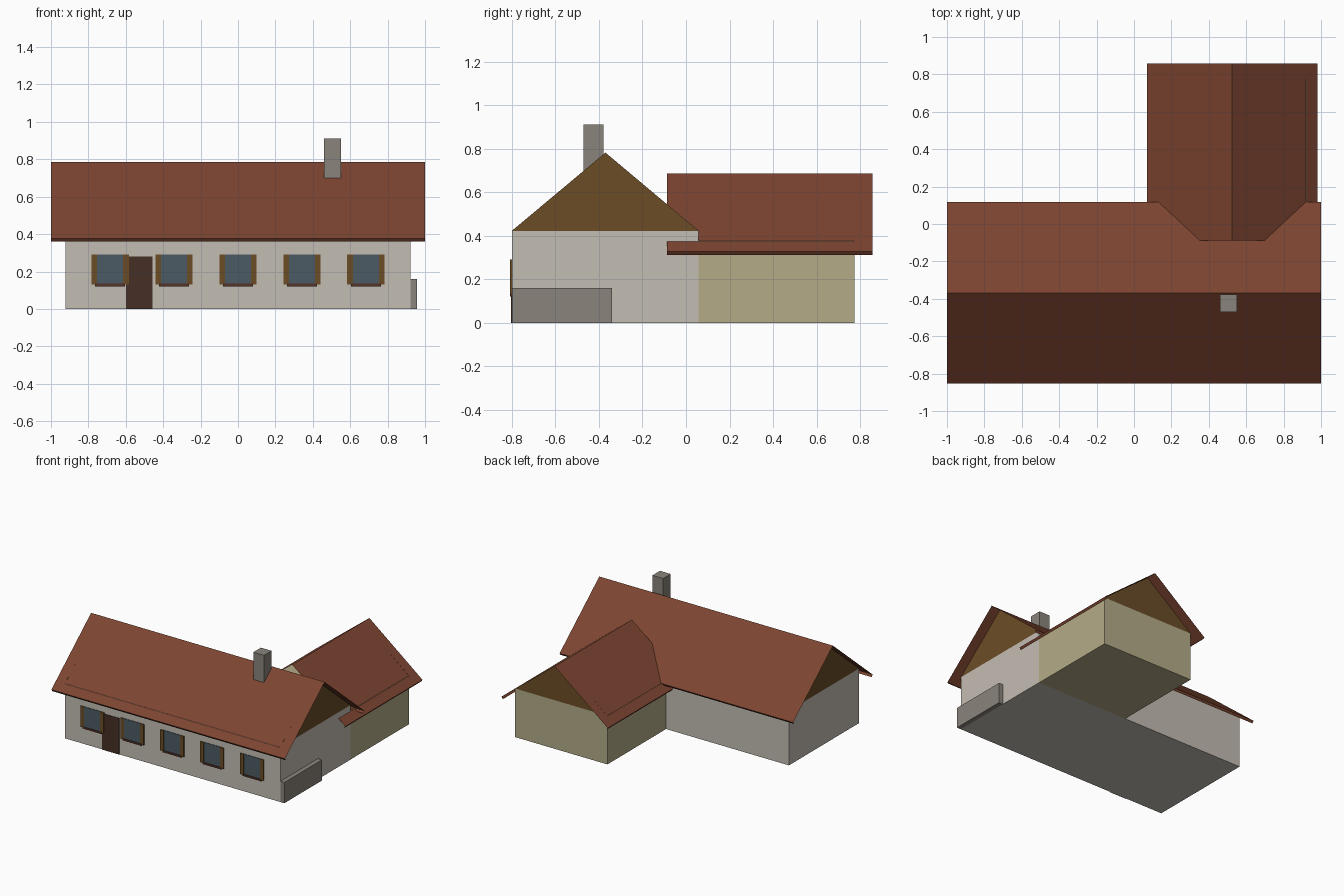
import bpy

if "Cube" in bpy.data.objects:
    bpy.data.objects.remove(bpy.data.objects["Cube"])

def mat(name, r, g, b):
    m = bpy.data.materials.new(name)
    m.diffuse_color = (r, g, b, 1)
    m.use_nodes = True
    m.node_tree.nodes["Principled BSDF"].inputs["Base Color"].default_value = m.diffuse_color
    return m

WALL = mat("grey_plaster", .55, .51, .45)
WING = mat("yellow_plaster", .457, .41, .245)
ROOF = mat("red_tile", .20, .058, .030)
WOOD = mat("brown_wood", .145, .073, .019)
DOOR = mat("dark_wood", .061, .030, .019)
GLASS = mat("window_glass", .073, .105, .127)
STONE = mat("grey_stone", .253, .231, .20)
SILL = mat("sill_brown", .09, .032, .021)

def mesh(name, verts, faces, material):
    me = bpy.data.meshes.new(name)
    me.from_pydata(verts, [], faces)
    me.materials.append(material)
    ob = bpy.data.objects.new(name, me)
    bpy.context.collection.objects.link(ob)
    return ob

def box(name, x0, x1, y0, y1, z0, z1, material):
    v = [(x, y, z) for z in (z0, z1) for x, y in ((x0, y0), (x1, y0), (x1, y1), (x0, y1))]
    f = [(3, 2, 1, 0), (4, 5, 6, 7)]
    f += [(i, (i + 1) % 4, (i + 1) % 4 + 4, i + 4) for i in range(4)]
    return mesh(name, v, f, material)

def roof(name, axis, centre, half, ridge, eave, a, b):
    """Thin pitched sheet with a small lip folded under each eave."""
    prof = [(-half + .012, eave - .016), (-half, eave), (0, ridge),
            (half, eave), (half - .012, eave - .016)]
    v = []
    for t in (a, b):
        v += [(t, centre + u, z) if axis == 'x' else (centre + u, t, z) for u, z in prof]
    f = [(i, i + 1, i + 6, i + 5) for i in range(4)]
    if axis == 'x':
        f = [q[::-1] for q in f]
    return mesh(name, v, f, ROOF)

# main house
box("main_walls", -.922, .922, -.80, .058, 0, .4225, WALL)
roof("main_roof", 'x', -.368, .486, .785, .376, -1, 1)
for name, x, order in (("left_gable", -.922, (0, 2, 1)), ("right_gable", .922, (0, 1, 2))):
    mesh(name, [(x, -.80, .4225), (x, .058, .4225), (x, -.37, .782)], [order], WOOD)

# rear wing
box("wing_walls", .13, .921, .058, .775, 0, .376, WING)
roof("wing_roof", 'y', .525, .455, .685, .328, -.088, .857)
mesh("wing_gable", [(.13, .775, .376), (.921, .775, .376), (.525, .775, .683)], [(0, 2, 1)], WOOD)

# chimney and low side wall
box("chimney", .46, .552, -.47, -.378, .66, .91, STONE)
box("low_side_wall", .922, .957, -.80, -.34, 0, .16, STONE)

# front door
box("front_door", -.60, -.456, -.804, -.80, 0, .28, DOOR)

# five shuttered windows
for i in range(5):
    c = (i - 2) * .342
    box(f"window_{i + 1}", c - .072, c + .072, -.804, -.80, .13, .29, GLASS)
    box(f"window_sill_{i + 1}", c - .08, c + .08, -.809, -.80, .121, .135, SILL)
    for side, s in (("left", -1), ("right", 1)):
        lo, hi = sorted((c + s * .07, c + s * .10))
        box(f"{side}_shutter_{i + 1}", lo, hi, -.808, -.80, .13, .29, WOOD)
